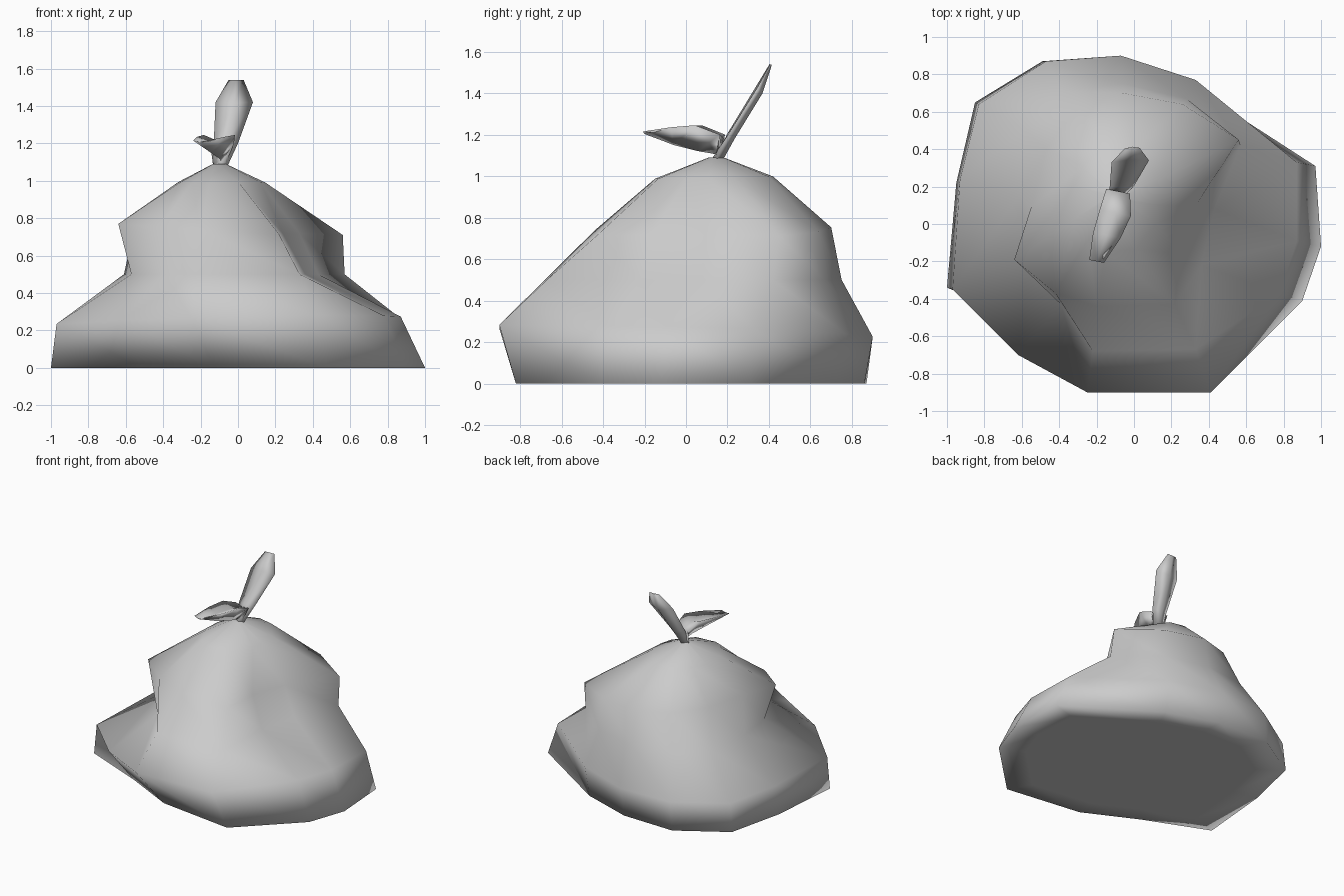
import bpy, bmesh
from math import atan2, cos, sin
from mathutils import Vector

if "Cube" in bpy.data.objects:
    bpy.data.objects.remove(bpy.data.objects["Cube"])


def loft(name, rings):
    """Skin a stack of equal-length rings, cap both ends, shade smooth."""
    bm = bmesh.new()
    loops = [[bm.verts.new(p) for p in ring] for ring in rings]
    n = len(loops[0])
    for a, b in zip(loops, loops[1:]):
        for i in range(n):
            j = (i + 1) % n
            bm.faces.new((a[i], a[j], b[j], b[i]))
    bm.faces.new(loops[0])
    bm.faces.new(loops[-1])
    bmesh.ops.recalc_face_normals(bm, faces=bm.faces)
    for f in bm.faces:
        f.smooth = True
    mesh = bpy.data.meshes.new(name)
    bm.to_mesh(mesh)
    bm.free()
    obj = bpy.data.objects.new(name, mesh)
    bpy.context.collection.objects.link(obj)
    return obj


def level(outline, z, tilt_x=0, tilt_y=0):
    return [(x, y, z + tilt_x * x + tilt_y * y) for x, y in outline]


# Sack cross-sections, twelve points each, starting at the right
floor = [(.97, .31), (1, -.12), (.9, -.41), (.48, -.82), (-.12, -.74), (-.52, -.54),
         (-1, -.34), (-.95, .22), (-.85, .65), (-.49, .87), (-.07, .86), (.32, .73)]
bulge = [(.87, .33), (.87, -.09), (.78, -.37), (.41, -.9), (-.25, -.9), (-.62, -.7),
         (-.97, -.35), (-.93, .24), (-.83, .64), (-.47, .87), (-.07, .9), (.33, .77)]
waist = [(.57, .42), (.43, .08), (.36, -.22), (.33, -.67), (-.22, -.68), (-.39, -.43),
         (-.57, -.15), (-.61, .15), (-.58, .5), (-.38, .71), (-.06, .75), (.28, .67)]
chest = [(.56, .45), (.33, .1), (.24, -.16), (.22, -.43), (-.2, -.44), (-.42, -.37),
         (-.64, -.19), (-.55, .09), (-.47, .4), (-.3, .62), (-.06, .7), (.26, .64)]


def oval(cx, cy, rx, ry):
    angles = [atan2(y, x) for x, y in bulge]
    return [(cx + rx * cos(a), cy + ry * sin(a)) for a in angles]


underside = [(x * .8, y * .8) for x, y in floor]
shoulder = oval(-.09, .13, .235, .29)
neck = oval(-.1, .145, .035, .035)

loft("sack", [level(underside, 0), level(floor, 0), level(bulge, .25, .025, -.025),
              level(waist, .5), level(chest, .735, -.06, .02),
              level(shoulder, .99, 0, .02), level(neck, 1.09)])


def ear(name, side, normal, stations):
    """Folded flap: each station is centre, half width, groove depth, back depth."""
    side, normal = Vector(side).normalized(), Vector(normal).normalized()
    rings = []
    for centre, width, groove, back in stations:
        c = Vector(centre)
        rings.append([c - side * width, c - normal * groove,
                      c + side * width, c - normal * back])
    loft(name, rings)


# Two tied flaps above the knot
ear("back_ear", (1, .05, 0), (0, -.84, .54), [
    ((-.095, .14, 1.07), .035, -.02, .03),
    ((-.065, .2, 1.2), .065, 0, .04),
    ((-.02, .335, 1.42), .1, .01, .04),
    ((-.01, .405, 1.54), .04, .003, .01)])
ear("front_ear", (1, -.2, 0), (0, 0, 1), [
    ((-.1, .15, 1.09), .035, -.01, .02),
    ((-.085, .175, 1.2), .065, .015, .1),
    ((-.1, .06, 1.245), .085, .035, .125),
    ((-.145, -.06, 1.235), .075, .03, .085),
    ((-.2, -.2, 1.215), .04, .005, .012)])
